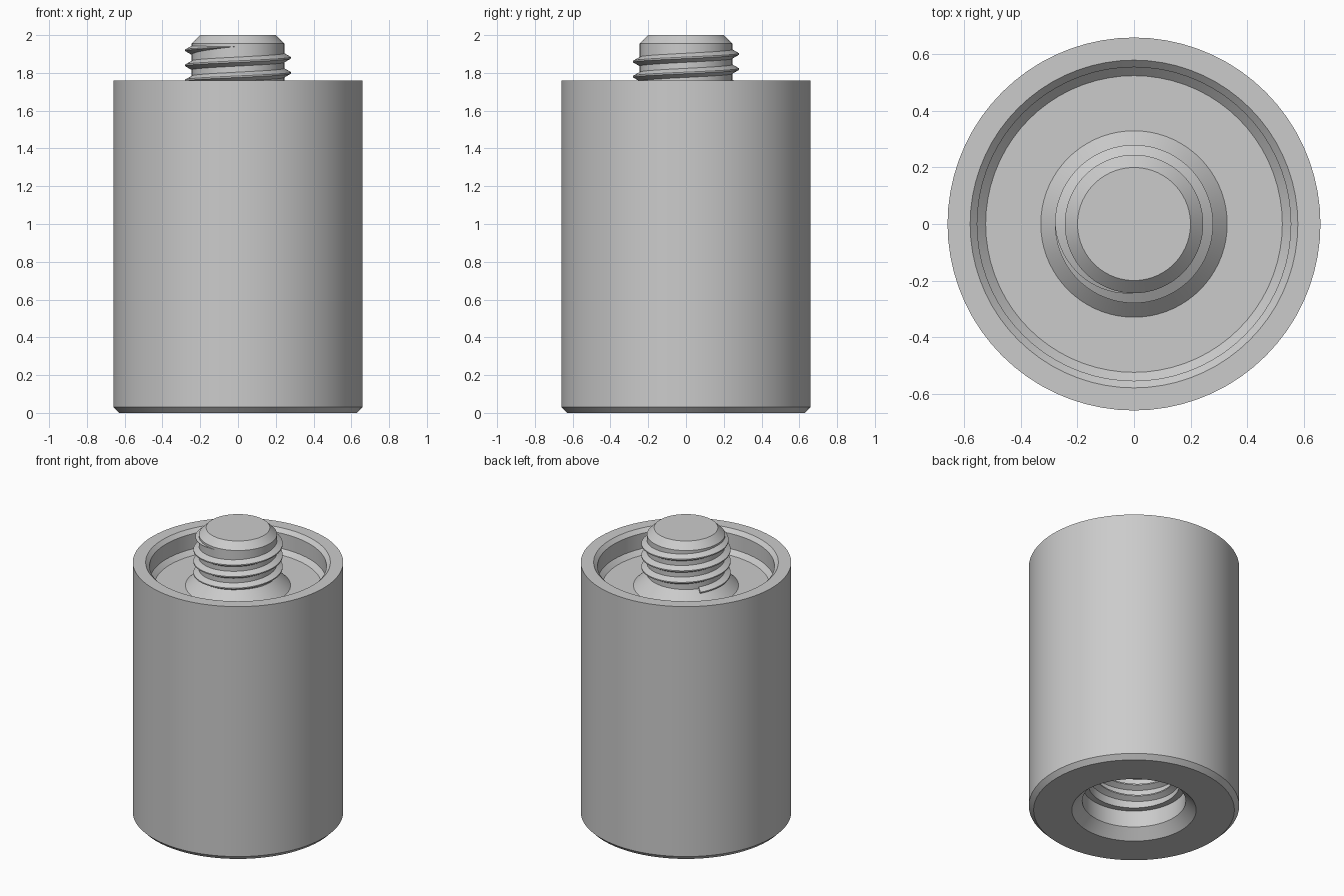
import bpy
import bmesh
from math import cos, sin, pi, radians

cube = bpy.data.objects.get("Cube")
if cube:
    bpy.data.objects.remove(cube, do_unlink=True)

SEGMENTS = 72
PITCH = 0.08
CORE = 0.245
SOCKET = 0.285

steel = bpy.data.materials.new("grey_steel")
steel.use_nodes = True
grey = (0.6, 0.6, 0.6, 1)
steel.diffuse_color = grey
steel.node_tree.nodes["Principled BSDF"].inputs["Base Color"].default_value = grey


def finish(name, bm):
    bmesh.ops.recalc_face_normals(bm, faces=bm.faces)
    mesh = bpy.data.meshes.new(name)
    bm.to_mesh(mesh)
    bm.free()
    mesh.materials.append(steel)
    obj = bpy.data.objects.new(name, mesh)
    bpy.context.collection.objects.link(obj)
    bpy.ops.object.select_all(action="DESELECT")
    obj.select_set(True)
    bpy.context.view_layer.objects.active = obj
    bpy.ops.object.shade_smooth_by_angle(angle=radians(25))
    return obj


def lathe(name, profile):
    """Spin a radius/height profile round the z axis."""
    bm = bmesh.new()
    verts = [bm.verts.new((r, 0, z)) for r, z in profile]
    edges = [bm.edges.new(pair) for pair in zip(verts, verts[1:])]
    bmesh.ops.spin(bm, geom=verts + edges, cent=(0, 0, 0), axis=(0, 0, 1),
                   angle=2 * pi, steps=SEGMENTS, use_merge=True)
    bmesh.ops.remove_doubles(bm, verts=bm.verts, dist=0.0001)
    return finish(name, bm)


def thread(name, root, crest, z_zero, first_turn, last_turn, fade):
    """Sweep a V-shaped ridge along a helix, fading out at its last part turn."""
    bm = bmesh.new()
    steps = round((last_turn - first_turn) * SEGMENTS)
    rings = []
    for i in range(steps + 1):
        turn = first_turn + i / SEGMENTS
        size = max(0.02, min(1, (last_turn - turn) / fade))
        tip = root + (crest - root) * size
        base = root - (crest - root) * 0.1
        z, a = z_zero + PITCH * turn, 2 * pi * turn
        ring = []
        for r, dz in ((base, -0.026), (tip, -0.004), (tip, 0.004), (base, 0.026)):
            ring.append(bm.verts.new((r * cos(a), r * sin(a), z + dz * size)))
        rings.append(ring)
    for lower, upper in zip(rings, rings[1:]):
        for k in range(4):
            n = (k + 1) % 4
            bm.faces.new((lower[k], lower[n], upper[n], upper[k]))
    bm.faces.new(rings[0])
    bm.faces.new(rings[-1])
    return finish(name, bm)


# Body: stud, recessed top, outer wall and threaded socket in one profile
lathe("standoff_body", [
    (0, 2), (0.2, 2), (CORE, 1.955), (CORE, 1.685), (0.33, 1.6),
    (0.525, 1.6), (0.555, 1.63), (0.555, 1.735), (0.58, 1.76),
    (0.66, 1.76), (0.66, 0.03), (0.63, 0),
    (0.39, 0), (0.325, 0.065), (0.325, 0.18), (SOCKET, 0.18),
    (SOCKET, 0.62), (0, 0.62),
])

# Ridge on the stud and ridge inside the socket
thread("stud_thread", CORE, 0.28, 1.88, -2.6, 0.75, 0.25)
thread("socket_thread", SOCKET, 0.25, 0.2, 0.1, 4.9, 0.25)
